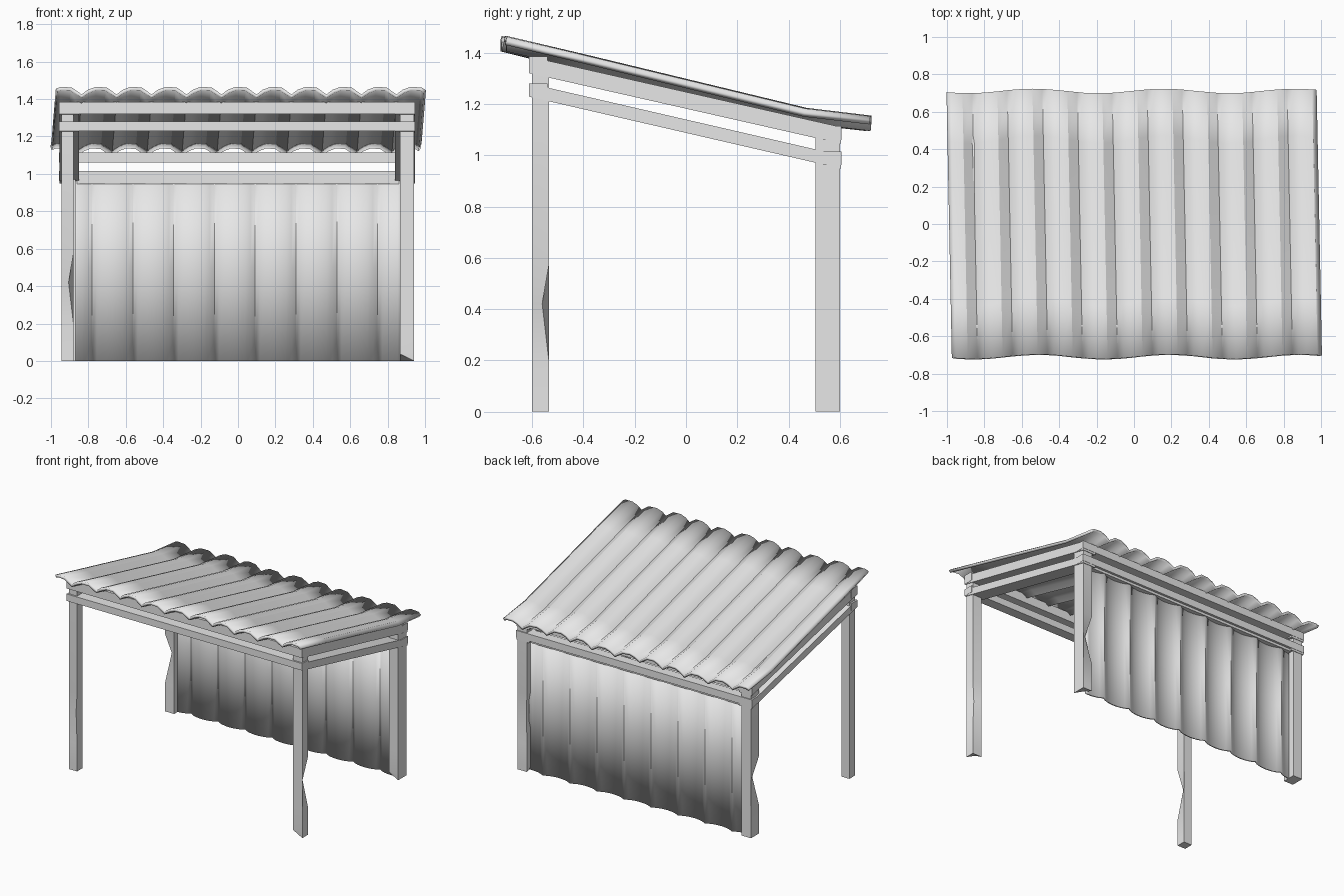
import bpy
import bmesh
import math
from mathutils import Vector

cube = bpy.data.objects.get("Cube")
if cube:
    bpy.data.objects.remove(cube)

GREY = (0.8, 0.8, 0.8, 1)
grey = bpy.data.materials.new("light_grey")
grey.use_nodes = True
grey.diffuse_color = GREY
grey.node_tree.nodes["Principled BSDF"].inputs["Base Color"].default_value = GREY


def finish(name, bm, thickness=0, smooth=True):
    bmesh.ops.recalc_face_normals(bm, faces=bm.faces)
    mesh = bpy.data.meshes.new(name)
    bm.to_mesh(mesh)
    bm.free()
    mesh.materials.append(grey)
    obj = bpy.data.objects.new(name, mesh)
    bpy.context.collection.objects.link(obj)
    if thickness:
        solid = obj.modifiers.new("thickness", 'SOLIDIFY')
        solid.thickness = thickness
        solid.offset = 0
    if smooth:
        bpy.ops.object.select_all(action='DESELECT')
        obj.select_set(True)
        bpy.context.view_layer.objects.active = obj
        bpy.ops.object.shade_smooth_by_angle(angle=math.radians(30))
    return obj


def loft(name, rings, closed=False, **kw):
    """Skin rows of points; closed rows become a capped solid."""
    bm = bmesh.new()
    rows = [[bm.verts.new(p) for p in ring] for ring in rings]
    n = len(rows[0])
    for a, b in zip(rows, rows[1:]):
        for i in range(n if closed else n - 1):
            j = (i + 1) % n
            bm.faces.new((a[i], a[j], b[j], b[i]))
    if closed:
        bm.faces.new(rows[0])
        bm.faces.new(rows[-1])
    return finish(name, bm, **kw)


def beam(name, x0, x1, y0, y1, front_z, back_z, height):
    """Box whose top may slope from its front to its back."""
    rings = []
    for y, z in ((y0, front_z), (y1, back_z)):
        rings.append([(x0, y, z - height), (x1, y, z - height), (x1, y, z), (x0, y, z)])
    loft(name, rings, closed=True, smooth=False)


def post(name, x0, x1, y0, y1, top, notch, chip=None):
    """Square post with a hewn notch on one edge and an optional chipped foot."""
    corners = [(x0, y0), (x1, y0), (x1, y1), (x0, y1)]
    mid = Vector(((x0 + x1) / 2, (y0 + y1) / 2))
    rings = []
    for z in (0, 0.04, 0.2, 0.42, 0.57, top):
        ring = []
        for i, c in enumerate(corners):
            p = Vector(c)
            h = z
            if i == notch and z == 0.42:
                p = p.lerp(mid, 0.8)
            if i == chip and z == 0:
                h = 0.035
                p = p.lerp(mid, 0.1)
            ring.append((p.x, p.y, h))
        rings.append(ring)
    loft(name, rings, closed=True)


def waves(lo, hi, start, period, shape):
    """Positions and heights of a repeating profile, trimmed to a range."""
    pts = [(start + period * (k + f), h) for k in range(-1, 12) for f, h in shape]
    out = []
    for (a, ha), (b, hb) in zip(pts, pts[1:]):
        for edge in (lo, hi):
            if a < edge < b:
                out.append((edge, ha + (hb - ha) * (edge - a) / (b - a)))
        if lo <= b <= hi:
            out.append((b, hb))
    return sorted(out)


# Corrugated roof, slightly skewed, flattening toward the back
roof_shape = [(0, 0), (0.2, 0.65), (0.4, 1), (0.7, 0.95)]
profile = waves(-0.985, 0.985, -0.85, 0.187, roof_shape)
rings = []
for y, z in ((-0.71, 1.455), (-0.42, 1.385), (0.45, 1.175), (0.71, 1.145)):
    wobble = 0.012 if abs(y) > 0.7 else 0.02
    rings.append([(x - 0.02 * y, y + wobble * math.sin(9 * x), z + 0.04 * (h - 1))
                  for x, h in profile])
loft("roof_sheet", rings, thickness=0.02)

# Back wall of bowed panels
wall_shape = [(i / 8, math.sin(math.pi * i / 8) ** 0.7) for i in range(8)]
profile = waves(-0.88, 0.88, -0.78, 0.218, wall_shape)
rings = [[(x, 0.58 - 0.03 * h, z) for x, h in profile] for z in (0, 0.5, 0.965)]
loft("back_wall", rings, thickness=0.012)
beam("wall_top_strip", -0.86, 0.86, 0.54, 0.59, 0.965, 0.965, 0.02)

# Posts
post("front_right_post", -0.945, -0.88, -0.6, -0.535, 1.36, 1)
post("front_left_post", 0.865, 0.94, -0.6, -0.535, 1.36, 2, 0)
post("back_right_post", -0.945, -0.87, 0.505, 0.6, 1.07, 0)
post("back_left_post", 0.865, 0.94, 0.505, 0.6, 1.07, 3, 0)

# Sloping side rails, two on each side
for side, x0, x1 in (("right", -0.955, -0.85), ("left", 0.84, 0.945)):
    beam("upper_rail_" + side, x0, x1, -0.61, 0.605, 1.385, 1.11, 0.065)
    beam("lower_rail_" + side, x0, x1, -0.61, 0.605, 1.28, 1.0, 0.052)

# Level rails across the front and back
for name, y0, y1, z, h in (("front_upper_rail", -0.612, -0.54, 1.385, 0.065),
                           ("front_lower_rail", -0.612, -0.54, 1.28, 0.05),
                           ("back_upper_rail", 0.535, 0.607, 1.115, 0.055),
                           ("back_lower_rail", 0.535, 0.607, 1.015, 0.052)):
    beam(name, -0.957, 0.947, y0, y1, z, z, h)
